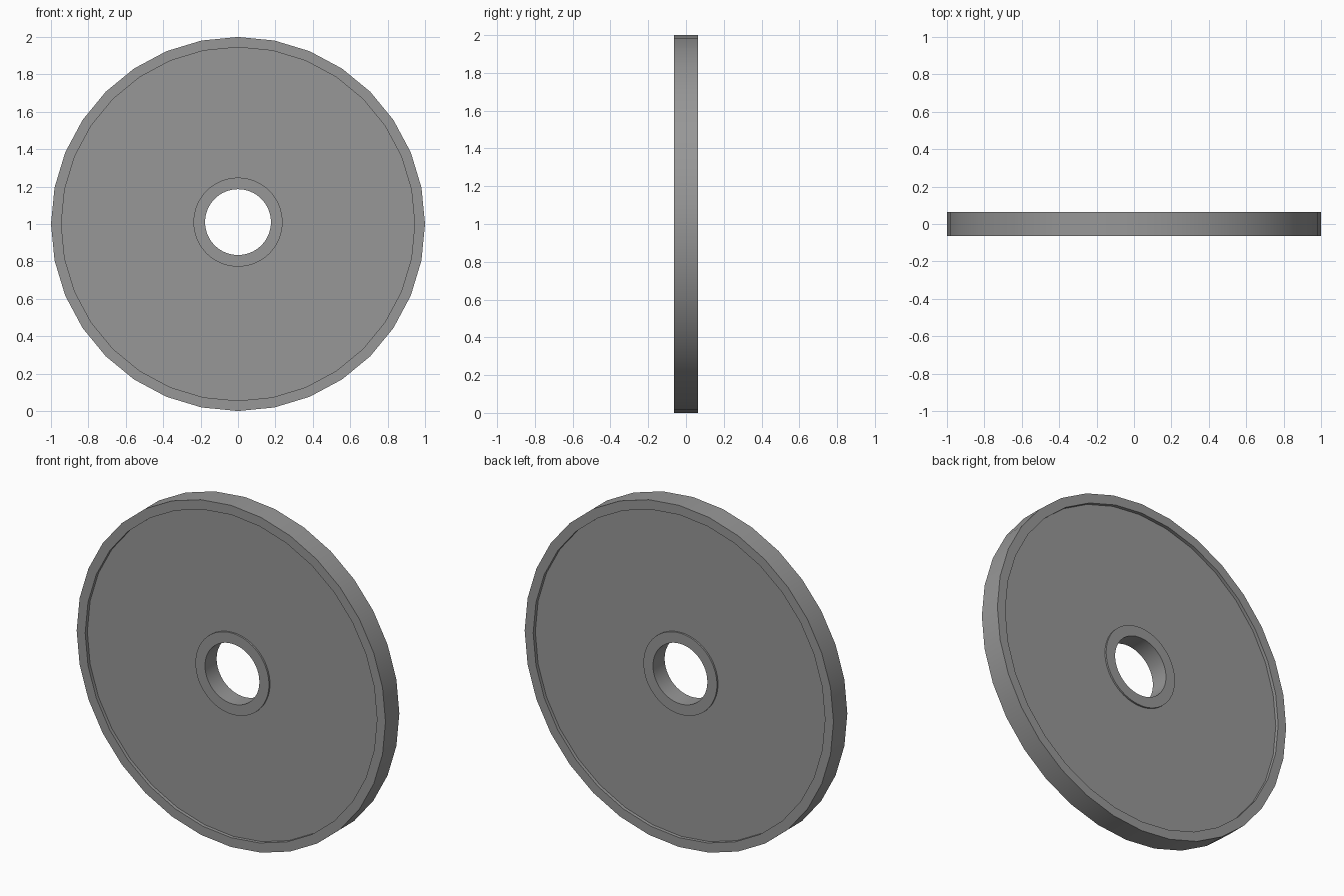
import bpy, bmesh, math

if "Cube" in bpy.data.objects:
    bpy.data.objects.remove(bpy.data.objects["Cube"])

# Dark grey shared by all parts
dark = bpy.data.materials.new("dark_grey")
dark.diffuse_color = (0.31, 0.31, 0.31, 1.0)
dark.use_nodes = True
dark.node_tree.nodes["Principled BSDF"].inputs["Base Color"].default_value = dark.diffuse_color


def ring(name, r_in, r_out, half, segments, z):
    """Solid square-section ring around the y axis."""
    bm = bmesh.new()
    profile = [(r_in, -half), (r_out, -half), (r_out, half), (r_in, half)]
    rows = []
    for i in range(segments):
        a = 2 * math.pi * i / segments
        rows.append([bm.verts.new((r * math.cos(a), y, z + r * math.sin(a)))
                     for r, y in profile])
    for i in range(segments):
        p, q = rows[i], rows[(i + 1) % segments]
        for j in range(4):
            k = (j + 1) % 4
            bm.faces.new((p[j], p[k], q[k], q[j]))
    bmesh.ops.recalc_face_normals(bm, faces=bm.faces)
    mesh = bpy.data.meshes.new(name)
    bm.to_mesh(mesh)
    bm.free()
    mesh.materials.append(dark)
    obj = bpy.data.objects.new(name, mesh)
    bpy.context.collection.objects.link(obj)
    bpy.ops.object.select_all(action='DESELECT')
    obj.select_set(True)
    bpy.context.view_layer.objects.active = obj
    bpy.ops.object.shade_smooth_by_angle(angle=math.radians(30))
    return obj


# Raised outer rim, 32-sided
ring("outer_rim", 0.945, 1.0, 0.064, 32, 1.0)
# Recessed disc, its outer edge buried in the rim
ring("disc_web", 0.22, 0.965, 0.044, 64, 1.01)
# Slightly raised hub around the bore
ring("hub", 0.176, 0.238, 0.054, 64, 1.01)
